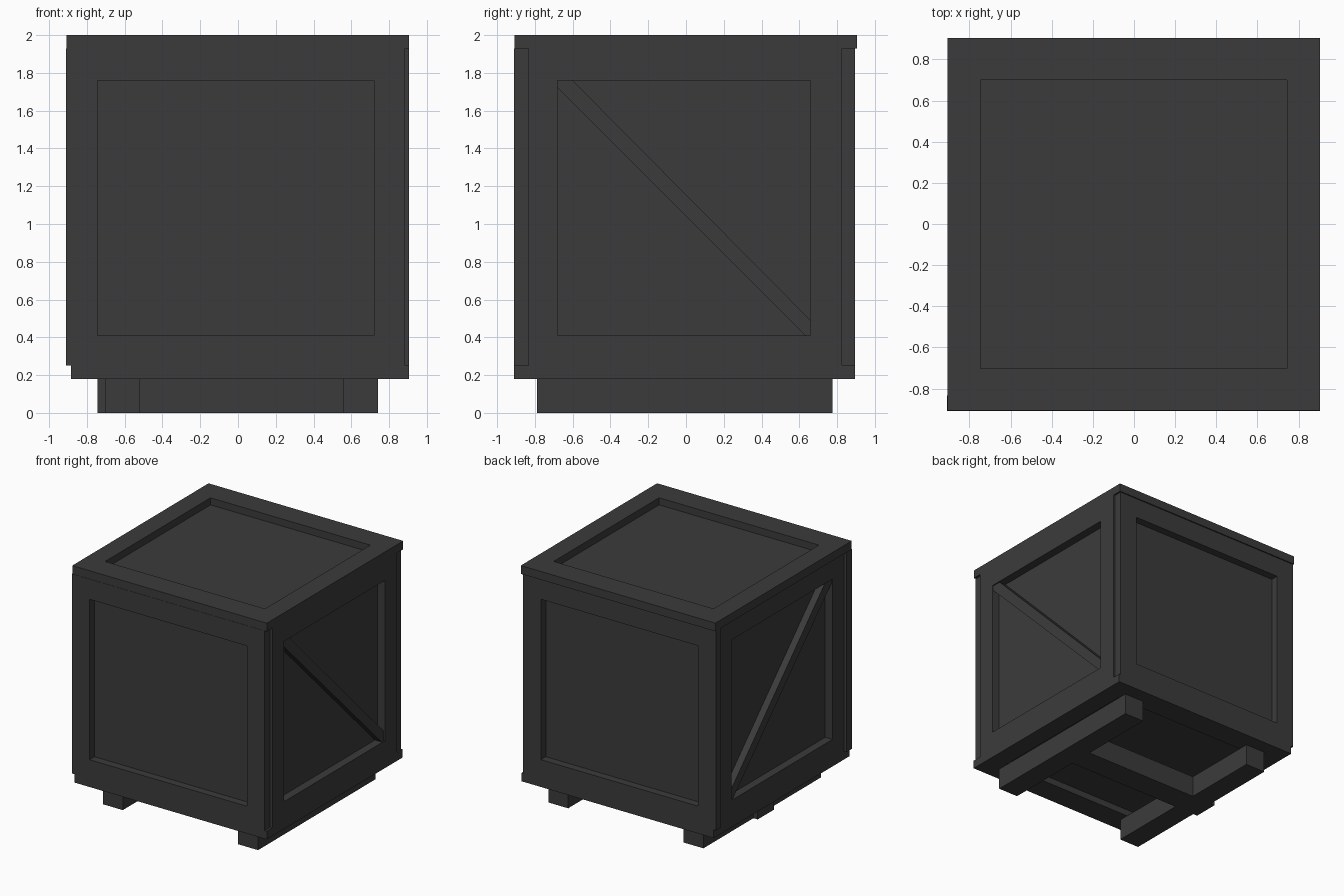
import bpy
import bmesh
from mathutils import Vector

cube = bpy.data.objects.get("Cube")
if cube:
    bpy.data.objects.remove(cube, do_unlink=True)

wood = bpy.data.materials.new("charcoal_wood")
wood.use_nodes = True
GREY = (0.044, 0.044, 0.044, 1)
wood.diffuse_color = GREY
shader = wood.node_tree.nodes["Principled BSDF"]
shader.inputs["Base Color"].default_value = GREY
shader.inputs["Roughness"].default_value = 0.8


def finish(name, bm):
    bmesh.ops.recalc_face_normals(bm, faces=bm.faces)
    mesh = bpy.data.meshes.new(name)
    bm.to_mesh(mesh)
    bm.free()
    mesh.materials.append(wood)
    obj = bpy.data.objects.new(name, mesh)
    bpy.context.collection.objects.link(obj)
    return obj


def board(name, x, y, z):
    """A plain board given by its (low, high) span on each axis."""
    bm = bmesh.new()
    bmesh.ops.create_cube(bm, size=1)
    spans = (x, y, z)
    for v in bm.verts:
        v.co = Vector([s[1] if c > 0 else s[0] for c, s in zip(v.co, spans)])
    return finish(name, bm)


def flat_frame(name, x, y, z, wide, narrow):
    """Lying frame: full-length front and back boards, side boards between."""
    front, back = y[0] + wide, y[1] - wide
    board(name + "_front", x, (y[0], front), z)
    board(name + "_back", x, (back, y[1]), z)
    board(name + "_right", (x[0], x[0] + narrow), (front, back), z)
    board(name + "_left", (x[1] - narrow, x[1]), (front, back), z)


BASE, LOW, RAIL, HEAD, LID = 0.18, 0.25, 0.41, 1.76, 1.93
POST = 0.165

# Recessed panels that close all six sides
board("recessed_panels", (-0.82, 0.835), (-0.845, 0.83), (0.235, 1.94))

# Lid and base frames
flat_frame("lid_frame", (-0.908, 0.905), (-0.908, 0.905), (LID, 2.0), 0.205, 0.162)
flat_frame("base_frame", (-0.885, 0.905), (-0.91, 0.895), (BASE, LOW), 0.205, 0.16)

# Front and back frames: full-height posts, rails between them
for side, y, x in (("front", (-0.91, -0.835), (-0.91, 0.885)),
                   ("back", (0.825, 0.895), (-0.905, 0.89))):
    a, b = x[0] + POST, x[1] - POST
    board(side + "_post_right", (x[0], a), y, (LOW, LID))
    board(side + "_post_left", (b, x[1]), y, (LOW, LID))
    board(side + "_top_rail", (a, b), y, (HEAD, LID))
    board(side + "_bottom_rail", (a, b), y, (LOW, RAIL))

# Side frames: full-length rails, short posts and a diagonal brace
BRACE = [(-0.68, HEAD), (-0.6, HEAD), (0.66, 0.49),
         (0.66, RAIL), (0.63, RAIL), (-0.68, 1.72)]
for side, x in (("right", (-0.888, -0.815)), ("left", (0.83, 0.905))):
    board(side + "_top_rail", x, (-0.835, 0.825), (HEAD, LID))
    board(side + "_bottom_rail", x, (-0.835, 0.825), (LOW, RAIL))
    board(side + "_post_front", x, (-0.835, -0.68), (RAIL, HEAD))
    board(side + "_post_back", x, (0.66, 0.825), (RAIL, HEAD))
    bm = bmesh.new()
    inner = 0.01 if side == "left" else -0.01
    xs = [v - inner for v in x]
    face = bm.faces.new([bm.verts.new((xs[0], y, z)) for y, z in BRACE])
    out = bmesh.ops.extrude_face_region(bm, geom=[face])
    bmesh.ops.translate(bm, vec=(xs[1] - xs[0], 0, 0),
                        verts=[g for g in out["geom"] if isinstance(g, bmesh.types.BMVert)])
    finish(side + "_diagonal_brace", bm)

# Skids and the cross bar under the base
board("skid_right", (-0.705, -0.52), (-0.79, 0.775), (0, BASE))
board("skid_left", (0.555, 0.74), (-0.79, 0.775), (0, BASE))
board("skid_cross_bar_middle", (-0.52, 0.555), (-0.105, 0.11), (0, BASE))
board("skid_cross_bar_end", (-0.745, -0.705), (-0.105, 0.11), (0, BASE))
